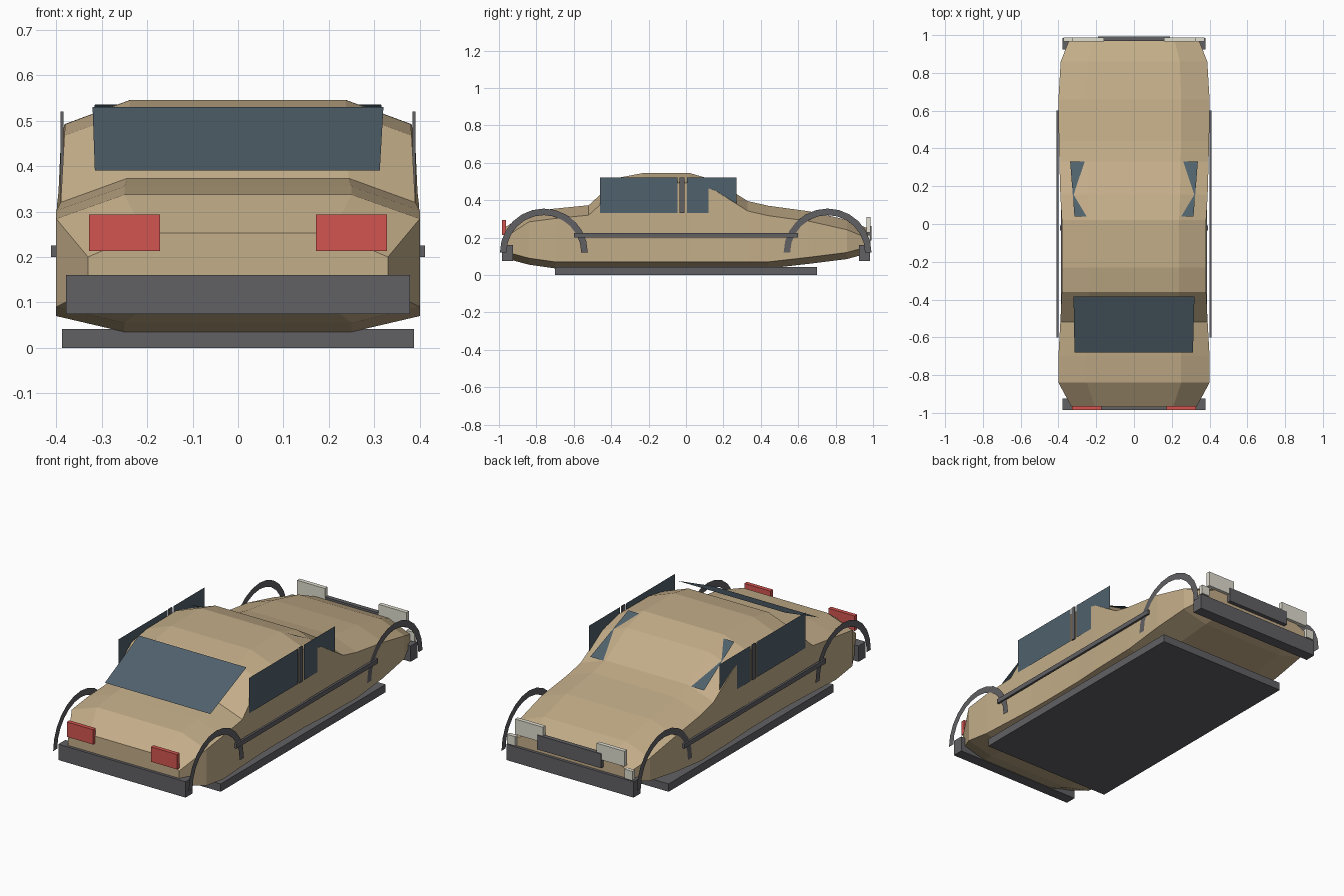
import bpy, bmesh, math

if "Cube" in bpy.data.objects:
    bpy.data.objects.remove(bpy.data.objects["Cube"])


def material(name, r, g, b):
    m = bpy.data.materials.new(name)
    m.diffuse_color = (r, g, b, 1)
    m.use_nodes = True
    m.node_tree.nodes["Principled BSDF"].inputs["Base Color"].default_value = m.diffuse_color
    return m


TAN = material("tan_paint", 0.55, 0.42, 0.25)
TRIM = material("dark_trim", 0.12, 0.12, 0.13)
GLASS = material("glass", 0.08, 0.12, 0.15)
RED = material("red_lens", 0.65, 0.09, 0.08)
WHITE = material("white_lens", 0.75, 0.73, 0.63)


def mesh(name, verts, faces, mat):
    me = bpy.data.meshes.new(name)
    me.from_pydata(verts, [], faces)
    me.materials.append(mat)
    ob = bpy.data.objects.new(name, me)
    bpy.context.collection.objects.link(ob)
    return ob


def box(name, x, y, z, mat):
    v = [(a, b, c) for a in x for b in y for c in z]
    return mesh(name, v, [(0, 1, 3, 2), (4, 6, 7, 5), (0, 4, 5, 1),
                          (2, 3, 7, 6), (0, 2, 6, 4), (1, 5, 7, 3)], mat)


def mirrored(ob):
    ob.modifiers.new("mirror", 'MIRROR')
    return ob


# Body: eight-sided sections (y, half width, top z, bottom z) lofted along y
sections = [
    (-0.97, 0.33, 0.253, 0.09), (-0.84, 0.40, 0.337, 0.055),
    (-0.70, 0.40, 0.355, 0.035), (-0.52, 0.39, 0.373, 0.035),
    (-0.36, 0.382, 0.52, 0.035), (-0.23, 0.38, 0.545, 0.035),
    (0.02, 0.382, 0.545, 0.035), (0.155, 0.39, 0.505, 0.035),
    (0.33, 0.395, 0.395, 0.035), (0.44, 0.398, 0.37, 0.035),
    (0.66, 0.40, 0.34, 0.06), (0.86, 0.388, 0.295, 0.085),
    (0.97, 0.345, 0.25, 0.115)]
verts, faces = [], []
for y, w, top, bot in sections:
    c = w * 0.625
    half = [(c, bot), (w, bot + 0.035), (w, top - 0.053), (c, top)]
    verts += [(x, y, z) for x, z in half]
    verts += [(-x, y, z) for x, z in reversed(half)]
for i in range(len(sections) - 1):
    for j in range(8):
        a, b = i * 8 + j, i * 8 + (j + 1) % 8
        faces.append((a, a + 8, b + 8, b))
faces.append(tuple(range(8)))
faces.append(tuple(range(len(verts) - 1, len(verts) - 9, -1)))
body = mesh("car_body", verts, faces, TAN)
bm = bmesh.new()
bm.from_mesh(body.data)
bmesh.ops.recalc_face_normals(bm, faces=bm.faces)
bm.to_mesh(body.data)
bm.free()

# Floor pan, bumpers
box("floor_pan", (-0.387, 0.387), (-0.70, 0.70), (0, 0.042), TRIM)
for name, y in (("front_bumper", (-0.985, -0.925)), ("back_bumper", (0.925, 0.985))):
    box(name, (-0.378, 0.378), y, (0.075, 0.16), TRIM)

# Flat glass front and back
mesh("front_glass", [(-0.315, -0.68, 0.39), (0.312, -0.68, 0.39),
                     (0.32, -0.385, 0.53), (-0.32, -0.385, 0.53)], [(0, 1, 2, 3)], GLASS)
mesh("back_glass", [(-0.338, 0.33, 0.39), (0.338, 0.33, 0.39),
                    (0.315, 0.04, 0.535), (-0.315, 0.04, 0.535)], [(3, 2, 1, 0)], GLASS)

# Side windows, door pillars, side strips
for name, y0, y1 in (("front_side_window", -0.46, -0.045), ("back_side_window", 0.005, 0.27)):
    x = 0.388
    mirrored(mesh(name, [(x, y0, 0.33), (x, y1, 0.33), (x, y1, 0.52), (x, y0, 0.52)],
                  [(0, 1, 2, 3)], GLASS))
mirrored(box("door_pillar", (0.384, 0.391), (-0.034, -0.008), (0.33, 0.52), TRIM))
mirrored(box("side_strip", (0.399, 0.411), (-0.60, 0.60), (0.20, 0.225), TRIM))

# Wheel arch trims: flat half rings
SEG = 12
for name, cy in (("front_wheel_arch", -0.76), ("back_wheel_arch", 0.757)):
    v = [(0.402, cy + r * math.cos(math.pi * k / SEG), 0.12 + r * math.sin(math.pi * k / SEG))
         for k in range(SEG + 1) for r in (0.20, 0.235)]
    f = [(2 * k, 2 * k + 1, 2 * k + 3, 2 * k + 2) for k in range(SEG)]
    mirrored(mesh(name, v, f, TRIM))

# Lights and grille
mirrored(box("red_light", (0.172, 0.328), (-0.985, -0.963), (0.213, 0.293), RED))
mirrored(box("white_light", (0.16, 0.325), (0.965, 0.987), (0.228, 0.31), WHITE))
mirrored(box("corner_light", (0.325, 0.372), (0.965, 0.987), (0.165, 0.215), WHITE))
box("grille", (-0.19, 0.19), (0.968, 0.992), (0.185, 0.262), TRIM)
